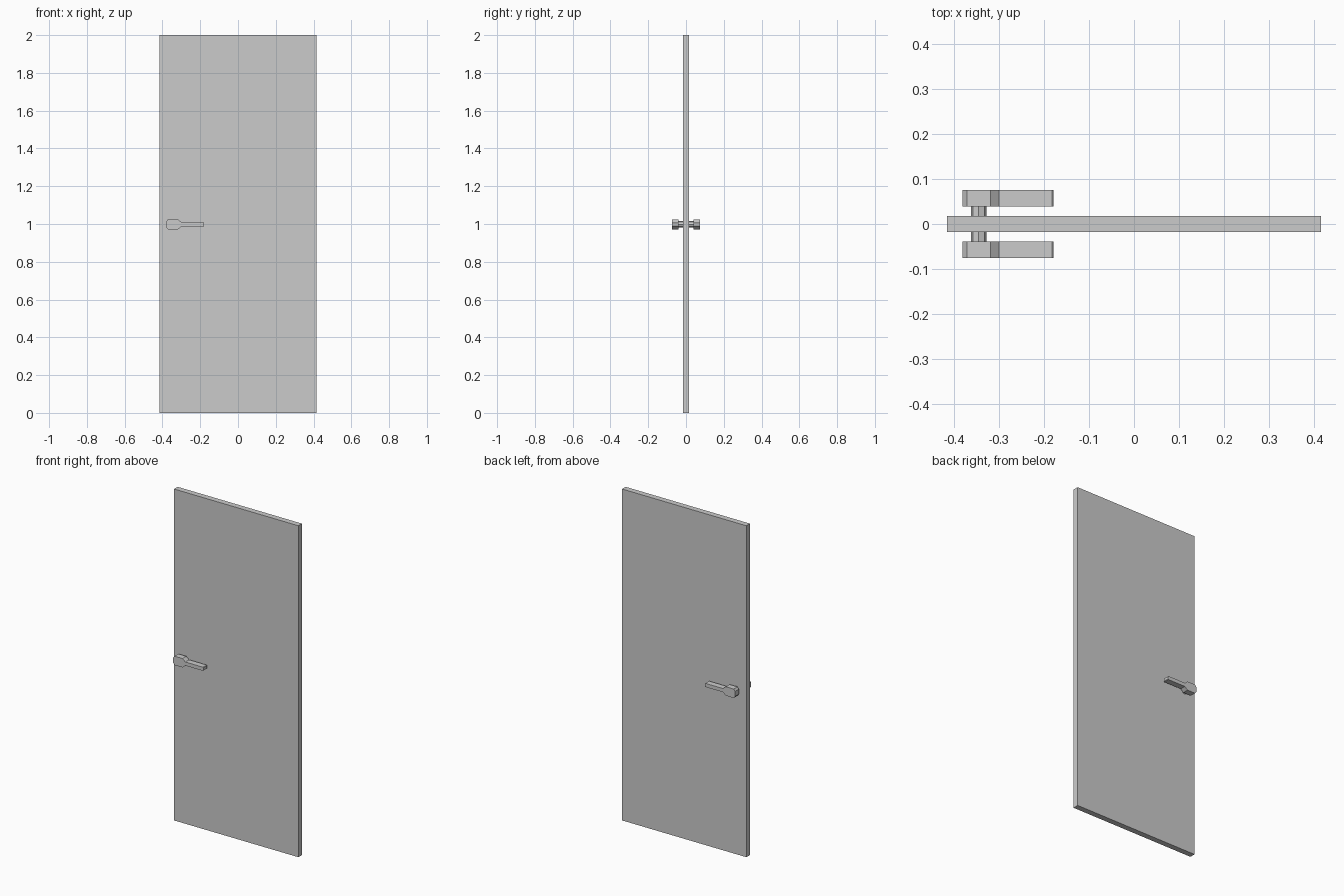
import bpy, bmesh, math

if "Cube" in bpy.data.objects:
    bpy.data.objects.remove(bpy.data.objects["Cube"])


def prism(name, outline, y0, y1):
    """Extrude an x-z outline along y."""
    bm = bmesh.new()
    face = bm.faces.new([bm.verts.new((x, y0, z)) for x, z in outline])
    ext = bmesh.ops.extrude_face_region(bm, geom=[face])
    verts = [g for g in ext["geom"] if isinstance(g, bmesh.types.BMVert)]
    bmesh.ops.translate(bm, verts=verts, vec=(0, y1 - y0, 0))
    bmesh.ops.recalc_face_normals(bm, faces=bm.faces)
    mesh = bpy.data.meshes.new(name)
    bm.to_mesh(mesh)
    bm.free()
    obj = bpy.data.objects.new(name, mesh)
    bpy.context.collection.objects.link(obj)
    return obj


HANDLE_X, HANDLE_Z = -0.3445, 0.998

# door slab
W, T = 0.415, 0.0172
prism("door_panel", [(-W, 0), (W, 0), (W, 2), (-W, 2)], -T, T)

# lever outline: wide head tapering to a slim grip (upper half, mirrored)
half = [(-0.380, 0.015), (-0.371, 0.027), (-0.318, 0.027),
        (-0.299, 0.011), (-0.182, 0.011), (-0.179, 0.008)]
lever = [(x, HANDLE_Z + z) for x, z in half]
lever += [(x, HANDLE_Z - z) for x, z in reversed(half)]

# octagonal spindle outline
spindle = [(HANDLE_X + 0.0175 * math.cos(i * math.pi / 4),
            HANDLE_Z + 0.0175 * math.sin(i * math.pi / 4)) for i in range(8)]

# one handle on each face of the door
for side, s in (("front", -1), ("back", 1)):
    prism(side + "_spindle", spindle, s * T, s * 0.039)
    prism(side + "_lever", lever, s * 0.039, s * 0.075)
